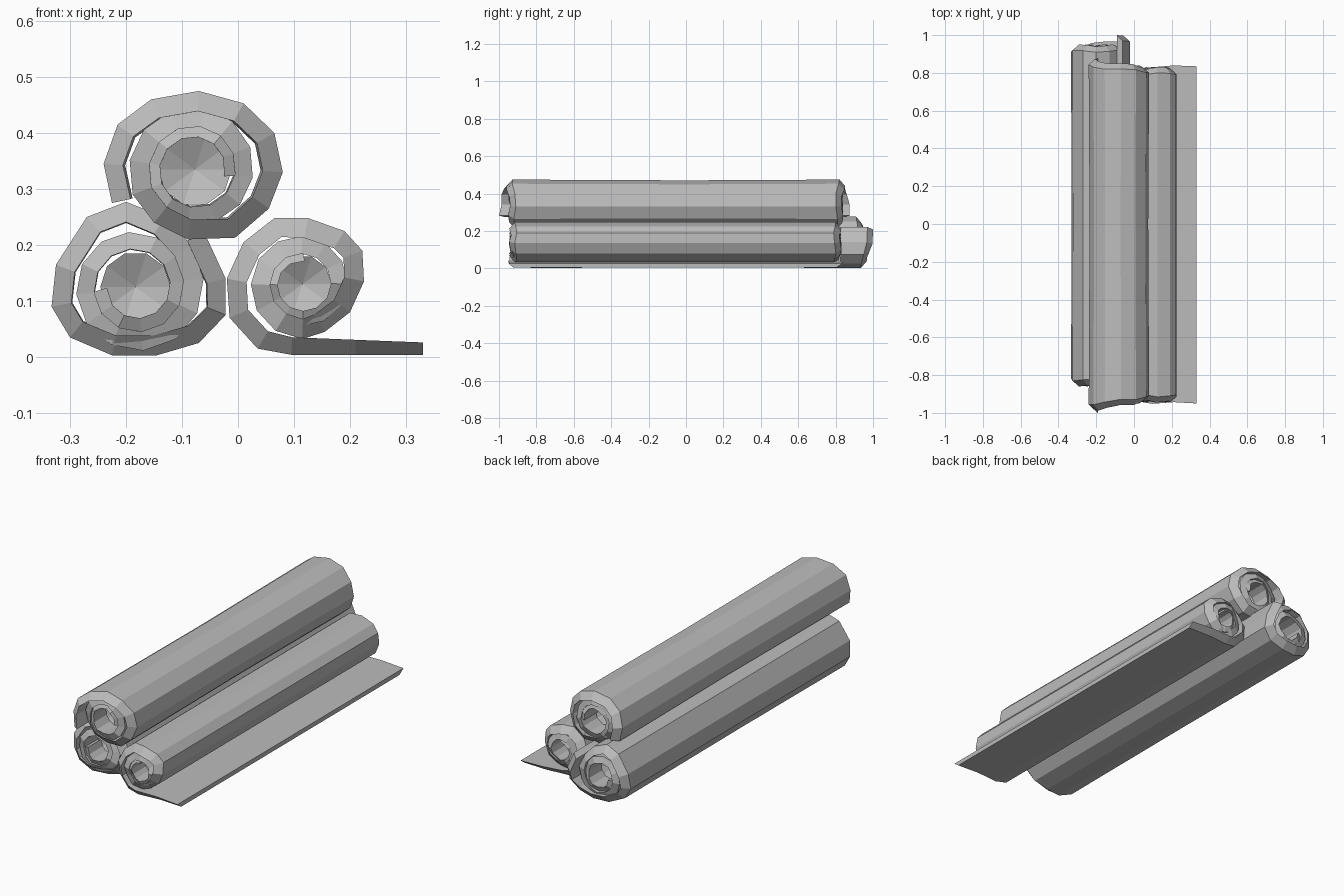
import bpy, bmesh, math
from mathutils import Vector

if "Cube" in bpy.data.objects:
    bpy.data.objects.remove(bpy.data.objects["Cube"])

cloth = bpy.data.materials.new("grey_cloth")
cloth.use_nodes = True
GREY = (0.5, 0.5, 0.5, 1)
cloth.diffuse_color = GREY
cloth.node_tree.nodes["Principled BSDF"].inputs["Base Color"].default_value = GREY


def finish(bm, name):
    bmesh.ops.recalc_face_normals(bm, faces=bm.faces)
    mesh = bpy.data.meshes.new(name)
    bm.to_mesh(mesh)
    bm.free()
    mesh.materials.append(cloth)
    bpy.context.collection.objects.link(bpy.data.objects.new(name, mesh))


def spiral(outline, centre, r_end, steps):
    """Outer turn given by outline, wound on clockwise to r_end."""
    c = Vector(centre)
    path = [Vector(p) for p in outline]
    d = path[-1] - c
    a0, r0 = math.atan2(d.y, d.x), d.length
    for i in range(1, steps + 1):
        a = a0 - i * math.tau / 12
        r = r0 + (r_end - r0) * i / steps
        path.append(c + Vector((math.cos(a), math.sin(a))) * r)
    return path


def roll(name, outline, centre, r_end, steps, front, back, flare, thick, waist):
    """Thick sheet wound along a spiral, with bevelled, flaring ends."""
    path = spiral(outline, centre, r_end, steps)
    c, n, turn = Vector(centre), len(path), len(outline)
    bm = bmesh.new()
    rings = []
    for i, p in enumerate(path):
        t = (path[min(i + 1, n - 1)] - path[max(i - 1, 0)]).normalized()
        # thickness: flap edge, full outer turn, thin core
        if i < turn:
            w = thick[0] + (thick[1] - thick[0]) * min(1, i / 3)
        else:
            w = thick[1] + (thick[2] - thick[1]) * (i - turn) / steps
        q = p + Vector((t.y, -t.x)) * w
        k = max(0, 1 - i / 6)
        bevel = 0.03 if i < turn else 0.012
        f, b = front - flare[0] * k, back + flare[1] * k
        f += 0.006 * math.sin(i * 2.1)*(i > 0)
        b += 0.006 * math.sin(i * 1.7)*(i > 0)
        pm, qm = c + (p - c) * waist, c + (q - c) * waist
        section = [(p, f + bevel), (pm, 0), (p, b - bevel), (q, b), (qm, 0), (q, f)]
        rings.append([bm.verts.new((s.x, y, s.y)) for s, y in section])
    for a, b in zip(rings, rings[1:]):
        for j in range(6):
            k = (j + 1) % 6
            bm.faces.new((a[j], a[k], b[k], b[j]))
    for ring in (rings[0], rings[-1]):
        bm.faces.new((ring[0], ring[1], ring[4], ring[5]))
        bm.faces.new((ring[1], ring[2], ring[3], ring[4]))
    finish(bm, name)
    core(name + "_core", centre, r_end - thick[2] / 2, front + 0.1, back - 0.1)


def core(name, centre, radius, front, back):
    """Recessed core with hollowed ends closing the middle of a roll."""
    bm = bmesh.new()
    rings = []
    for y in (front, back):
        rings.append([bm.verts.new((centre[0] + radius * math.cos(a), y,
                                    centre[1] + radius * math.sin(a)))
                      for a in (i * math.tau / 10 for i in range(10))])
    tips = [bm.verts.new((centre[0], y, centre[1])) for y in (front + 0.03, back - 0.03)]
    for i in range(10):
        j = (i + 1) % 10
        bm.faces.new((rings[0][i], rings[0][j], rings[1][j], rings[1][i]))
        for ring, tip in zip(rings, tips):
            bm.faces.new((ring[i], ring[j], tip))
    finish(bm, name)


# Upper roll, flap hanging at its lower left
roll("upper_roll",
     [(-.225, .275), (-.24, .345), (-.215, .415), (-.155, .46), (-.07, .475),
      (.01, .453), (.065, .4), (.08, .33), (.055, .265), (-.005, .213),
      (-.09, .21), (-.15, .24), (-.188, .29)],
     (-.077, .335), .078, 19, -.945, .835, (.055, .04), (.034, .036, .024), .97)

# Lower left roll, flap at its upper right reaching out at the back
roll("lower_left_roll",
     [(-.06, .222), (-.022, .14), (-.022, .075), (-.07, .025), (-.145, .003),
      (-.225, .003), (-.3, .035), (-.333, .09), (-.325, .165), (-.27, .25),
      (-.2, .277), (-.13, .25), (-.083, .2)],
     (-.183, .125), .075, 19, -.855, .945, (0, .055), (.034, .036, .024), .985)

# Lower right roll, partly unrolled into a flat sheet
roll("lower_right_roll",
     [(.33, .004), (.21, .004), (.095, .004), (.035, .015), (-.015, .07),
      (-.02, .14), (.01, .205), (.065, .248), (.125, .248), (.19, .225),
      (.222, .19), (.225, .135), (.2, .08), (.155, .045), (.115, .032)],
     (.115, .13), .062, 18, -.94, .825, (.01, .01), (.022, .036, .02), 1.0)
